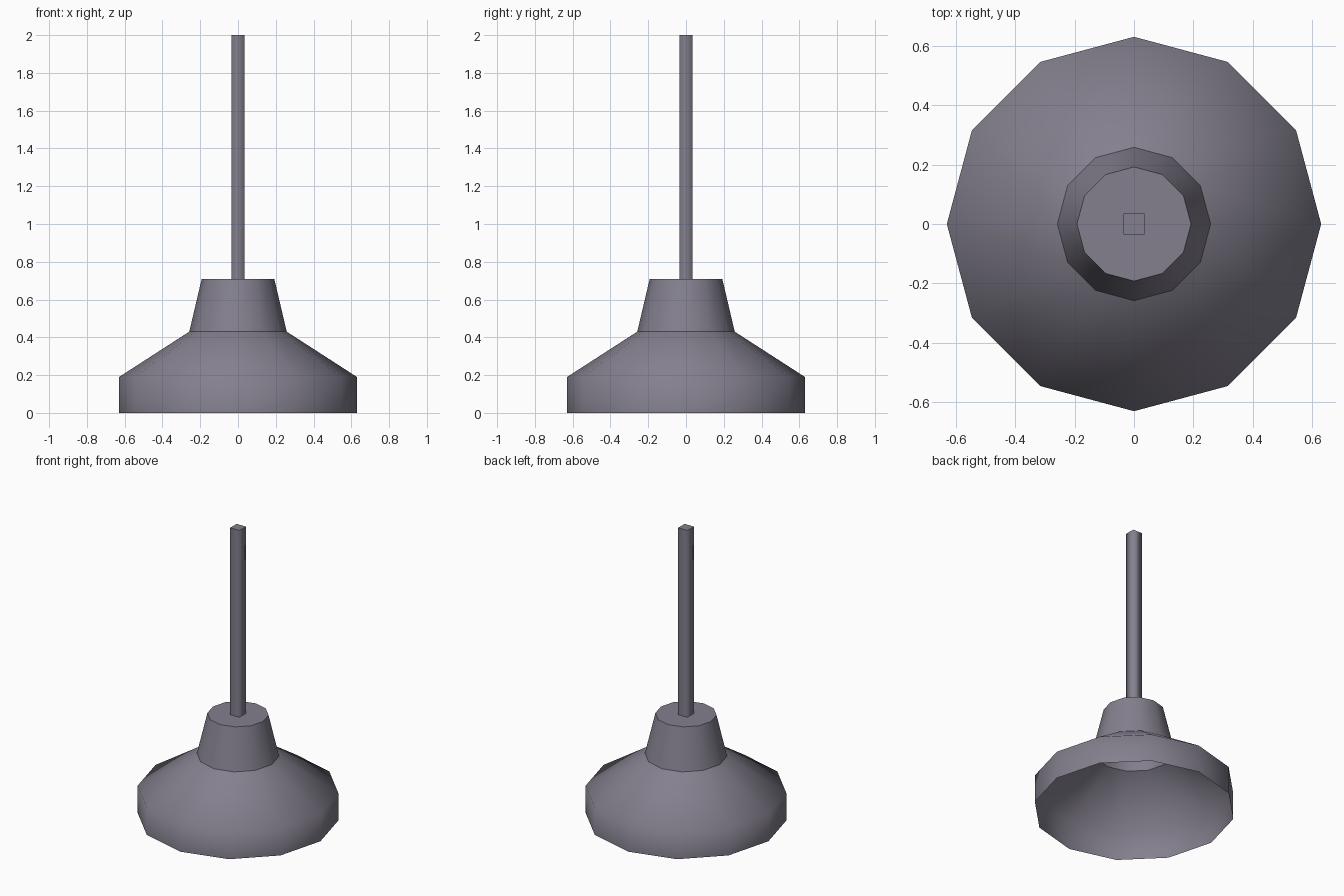
import bpy, bmesh, math

cube = bpy.data.objects.get("Cube")
if cube:
    bpy.data.objects.remove(cube, do_unlink=True)

metal = bpy.data.materials.new("purple grey metal")
metal.use_nodes = True
colour = (0.23, 0.215, 0.27, 1)
metal.diffuse_color = colour
metal.node_tree.nodes["Principled BSDF"].inputs["Base Color"].default_value = colour


def lathe(name, profile, sides, turn=0.0, cap_top=False):
    """Stack of polygon rings (radius, height), open below, smooth round the side."""
    bm = bmesh.new()
    rings = []
    for radius, z in profile:
        angles = [turn + math.tau * i / sides for i in range(sides)]
        rings.append([bm.verts.new((radius * math.cos(a), radius * math.sin(a), z)) for a in angles])
    for low, high in zip(rings, rings[1:]):
        for i in range(sides):
            j = (i + 1) % sides
            bm.faces.new((low[i], low[j], high[j], high[i])).smooth = True
    if cap_top:
        cap = bm.faces.new(rings[-1])
        for edge in cap.edges:
            edge.smooth = False
    mesh = bpy.data.meshes.new(name)
    bm.to_mesh(mesh)
    bm.free()
    mesh.materials.append(metal)
    obj = bpy.data.objects.new(name, mesh)
    bpy.context.collection.objects.link(obj)
    return obj


# Open shade with an upright rim
lathe("shade", [(0.63, 0), (0.63, 0.19), (0.258, 0.43)], 12)

# Tapered neck with a flat lid
lathe("neck", [(0.258, 0.43), (0.192, 0.71)], 12, cap_top=True)

# Square hanging rod
lathe("hanging_rod", [(0.05, 0.71), (0.05, 2)], 4, math.pi / 4, cap_top=True)
